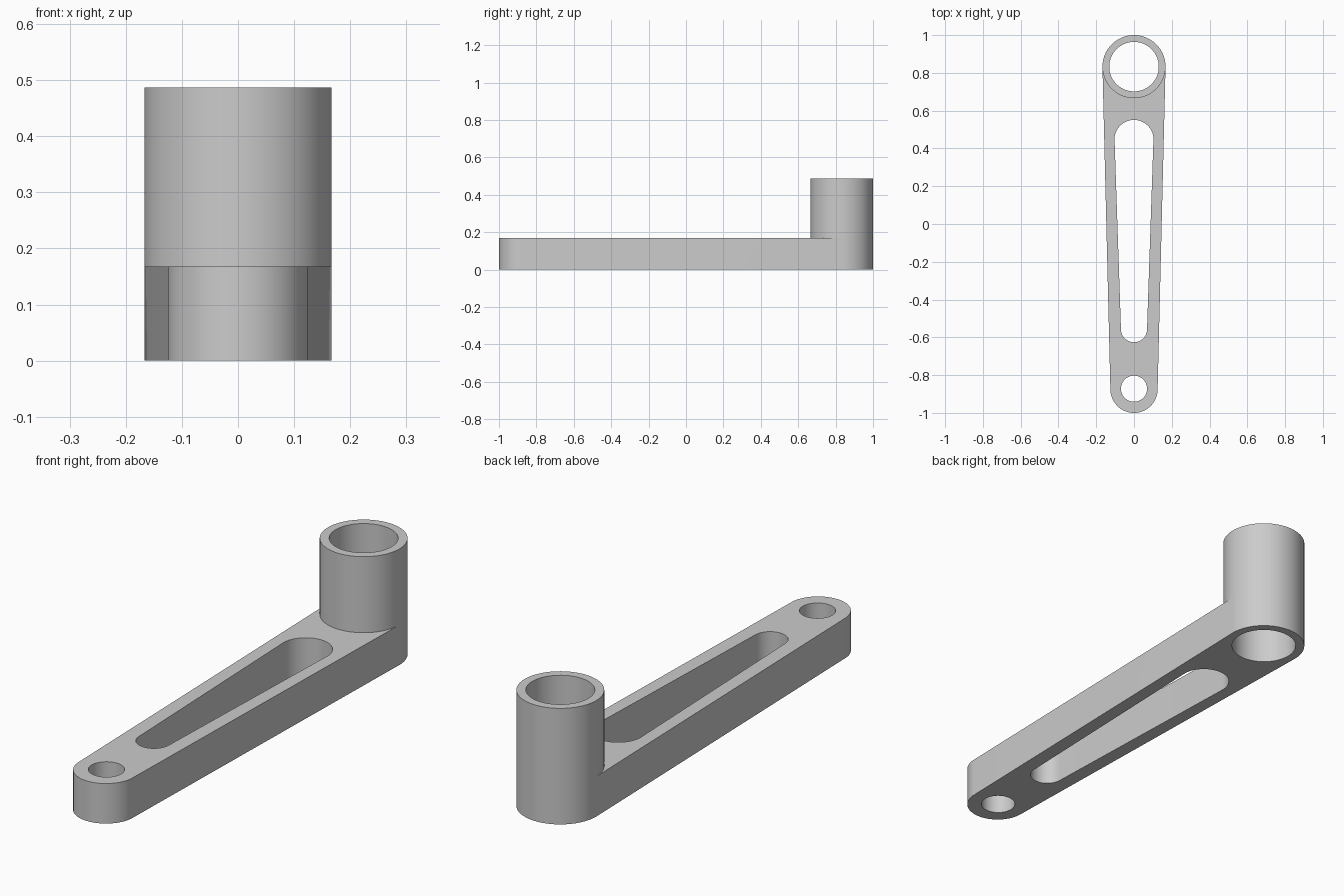
import bpy, bmesh
from math import sin, cos, pi, radians

cube = bpy.data.objects.get("Cube")
if cube:
    bpy.data.objects.remove(cube, do_unlink=True)

SEGMENTS = 96
ARM_TOP, BOSS_TOP = 0.168, 0.487
BOSS_Y, PIN_Y = 0.833, -0.875

grey = bpy.data.materials.new("plain grey")
grey.use_nodes = True
colour = (0.6, 0.6, 0.6, 1)
grey.diffuse_color = colour
grey.node_tree.nodes["Principled BSDF"].inputs["Base Color"].default_value = colour


def prism(name, back_y, back_r, front_y, front_r, bottom, top):
    """Upright prism whose outline is two half circles joined by straight sides."""
    half = SEGMENTS // 2
    bm = bmesh.new()
    ring = []
    for y, r, start in ((back_y, back_r, 0), (front_y, front_r, pi)):
        for i in range(half + 1):
            a = start + pi * i / half
            ring.append(bm.verts.new((r * cos(a), y + r * sin(a), bottom)))
    for i, v in enumerate(ring):
        bm.edges.new((v, ring[(i + 1) % len(ring)]))
    bmesh.ops.remove_doubles(bm, verts=bm.verts, dist=1e-5)
    base = bmesh.ops.contextual_create(bm, geom=bm.edges[:])["faces"]
    raised = bmesh.ops.extrude_face_region(bm, geom=base, use_keep_orig=True)["geom"]
    moved = [g for g in raised if isinstance(g, bmesh.types.BMVert)]
    bmesh.ops.translate(bm, verts=moved, vec=(0, 0, top - bottom))
    bmesh.ops.recalc_face_normals(bm, faces=bm.faces)
    mesh = bpy.data.meshes.new(name)
    bm.to_mesh(mesh)
    bm.free()
    mesh.materials.append(grey)
    obj = bpy.data.objects.new(name, mesh)
    bpy.context.collection.objects.link(obj)
    return obj


def cylinder(name, y, r, bottom, top):
    return prism(name, y, r, y, r, bottom, top)


def combine(target, tool, operation):
    mod = target.modifiers.new(tool.name, "BOOLEAN")
    mod.solver = "EXACT"
    mod.operation = operation
    mod.object = tool
    bpy.context.view_layer.objects.active = target
    bpy.ops.object.modifier_apply(modifier=mod.name)
    bpy.data.objects.remove(tool, do_unlink=True)


# Tapered arm with the tall boss joined at the back
arm = prism("lever_arm", BOSS_Y, 0.167, PIN_Y, 0.125, 0, ARM_TOP)
combine(arm, cylinder("boss", BOSS_Y, 0.167, 0, BOSS_TOP), "UNION")

# Boss bore, pin hole and tapered slot
for cutter in (
    cylinder("boss_bore", BOSS_Y, 0.131, -0.1, 0.6),
    cylinder("pin_hole", PIN_Y + 0.003, 0.069, -0.1, 0.6),
    prism("slot", 0.448, 0.103, -0.557, 0.069, -0.1, 0.6),
):
    combine(arm, cutter, "DIFFERENCE")

# Smooth round walls with crisp rims
bpy.ops.object.select_all(action="DESELECT")
arm.select_set(True)
bpy.context.view_layer.objects.active = arm
bpy.ops.object.shade_smooth_by_angle(angle=radians(30))
